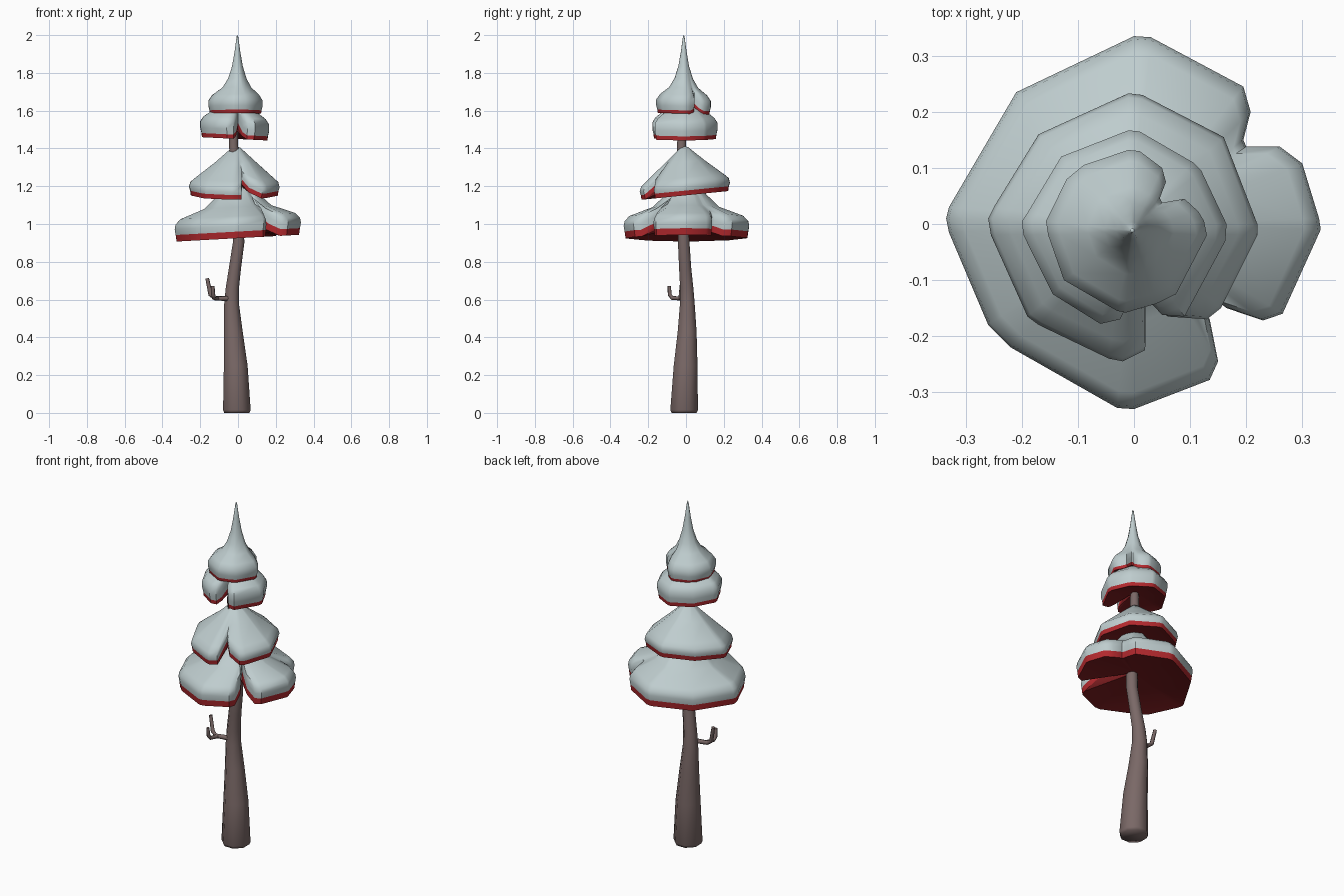
import bpy, bmesh, math
from mathutils import Vector

if "Cube" in bpy.data.objects:
    bpy.data.objects.remove(bpy.data.objects["Cube"])


def material(name, rgb):
    m = bpy.data.materials.new(name)
    m.diffuse_color = (*rgb, 1)
    m.use_nodes = True
    m.node_tree.nodes["Principled BSDF"].inputs["Base Color"].default_value = m.diffuse_color
    return m


SNOW = material("pale snow", (0.52, 0.61, 0.62))
RED = material("bright red", (0.45, 0.022, 0.027))
DARK = material("dark red", (0.2, 0.012, 0.014))
BARK = material("brown bark", (0.195, 0.14, 0.135))


def finish(bm, name, mats, angle):
    bmesh.ops.recalc_face_normals(bm, faces=bm.faces)
    me = bpy.data.meshes.new(name)
    bm.to_mesh(me)
    bm.free()
    for m in mats:
        me.materials.append(m)
    ob = bpy.data.objects.new(name, me)
    bpy.context.collection.objects.link(ob)
    bpy.ops.object.select_all(action='DESELECT')
    ob.select_set(True)
    bpy.context.view_layer.objects.active = ob
    bpy.ops.object.shade_smooth_by_angle(angle=math.radians(angle))
    return ob


def bridge(bm, a, b, mat=0):
    n = len(a)
    for i in range(n):
        f = bm.faces.new((a[i], a[(i + 1) % n], b[(i + 1) % n], b[i]))
        f.material_index = mat


def fan(bm, ring, co, mat=0):
    c = bm.verts.new(co)
    n = len(ring)
    for i in range(n):
        bm.faces.new((ring[i], ring[(i + 1) % n], c)).material_index = mat


# Foliage tier: a notched outline scaled up a profile; red below, snow above
def tier(name, outline, center, base, tilt, lift, profile, hollow, tip):
    c = Vector(center)
    pts = [Vector(p) - c for p in outline]
    mean = sum(p.length for p in pts) / len(pts)
    bm = bmesh.new()
    rings = []
    for s, dz in profile:
        k = max(0, min(1, (s - .25) / .6))          # notches fade out near the tip
        ring = []
        for p in pts:
            q = p.normalized() * (mean + (p.length - mean) * k) * s + c
            # the hem rises into each notch
            up = lift * max(0, .92 - p.length / mean) * k * s
            ring.append(bm.verts.new((q.x, q.y, base + dz + up + tilt[0] * q.x + tilt[1] * q.y)))
        rings.append(ring)
    for i in range(len(rings) - 1):
        bridge(bm, rings[i], rings[i + 1], 1 if i == 0 else 0)
    fan(bm, rings[0], (c.x, c.y, base + hollow), 2)
    fan(bm, rings[-1], (c.x, c.y, base + tip), 0)
    finish(bm, name, [SNOW, RED, DARK], 42)


tier("bottom_tier",
     [(-.335, .01), (-.33, -.015), (-.26, -.18), (-.22, -.22), (-.03, -.328), (0, -.33),
      (.135, -.278), (.15, -.245), (.135, -.17), (.09, -.09), (.165, -.15), (.23, -.172),
      (.265, -.16), (.333, -.01), (.33, .01), (.30, .108), (.26, .138), (.2, .138),
      (.195, .15), (.208, .2), (.195, .245), (.03, .333), (0, .335), (-.21, .235), (-.33, .03)],
     (0, 0), .925, (.055, 0), .2,
     [(.97, 0), (.985, .035), (1, .065), (.985, .09), (.91, .117), (.56, .165), (.36, .23), (.1, .335)],
     .07, .345)

tier("lower_middle_tier",
     [(-.26, .01), (-.255, -.02), (-.19, -.165), (-.17, -.18), (-.045, -.24), (-.02, -.245),
      (.02, -.225), (.021, -.13), (.06, -.165), (.13, -.17), (.155, -.15),
      (.22, -.02), (.22, 0), (.16, .155), (.015, .23), (-.01, .233), (-.17, .16), (-.25, .03)],
     (-.01, -.01), 1.152, (0, .1), .2,
     [(.96, 0), (.975, .025), (1, .043), (.97, .07), (.85, .095), (.46, .178), (.1, .253)],
     .07, .26)

tier("upper_middle_tier",
     [(-.2, .005), (-.197, -.02), (-.145, -.125), (-.06, -.178), (-.025, -.17), (-.01, -.14),
      (0, -.075), (.025, -.135), (.05, -.162), (.09, -.165),
      (.163, -.03), (.165, 0), (.12, .095), (.105, .11), (.01, .165), (-.01, .167),
      (-.13, .12), (-.19, .02)],
     (-.015, -.01), 1.45, (-.05, 0), .13,
     [(.95, 0), (.965, .022), (1, .05), (1, .085), (.9, .112), (.6, .155), (.1, .2)],
     .05, .205)

tier("top_spire",
     [(-.157, .005), (-.153, -.02), (-.125, -.1), (-.03, -.155), (-.015, -.158), (.04, -.142),
      (.075, -.125), (.13, -.02), (.125, .005), (.115, .022), (.09, .045), (.05, .038),
      (.046, .046), (.057, .075), (.05, .1), (.01, .13), (-.01, .132), (-.09, .105), (-.12, .08)],
     (-.003, -.012), 1.584, (0, -.03), .12,
     [(.94, 0), (.96, .017), (1, .04), (1, .07), (.86, .1), (.56, .138), (.37, .185),
      (.22, .25), (.12, .325), (.03, .41)],
     .04, .416)


# Bark tubes: cross-sections given as x, y, z, radius
def tube(name, rows, sides, flat):
    bm = bmesh.new()
    rings = []
    P = [Vector(r[:3]) for r in rows]
    for i, r in enumerate(rows):
        d = Vector((0, 0, 1)) if flat else (P[min(i + 1, len(P) - 1)] - P[max(i - 1, 0)]).normalized()
        u = Vector((1, 0, 0)) if flat else d.cross(Vector((.3, 1, .2))).normalized()
        v = d.cross(u)
        ring = []
        for k in range(sides):
            a = 2 * math.pi * (k + .5) / sides
            ring.append(bm.verts.new(P[i] + (u * math.cos(a) + v * math.sin(a)) * r[3]))
        rings.append(ring)
    for a, b in zip(rings, rings[1:]):
        bridge(bm, a, b)
    bm.faces.new(rings[0])
    bm.faces.new(rings[-1])
    finish(bm, name, [BARK], 75)


tube("trunk",
     [(-.006, -.01, 0, .072), (-.006, -.01, .015, .079), (-.012, -.002, .25, .068),
      (-.025, .006, .43, .054), (-.034, .007, .58, .042), (-.03, .004, .66, .038),
      (-.017, -.004, .76, .035), (.003, -.012, .9, .033), (0, -.02, 1.15, .03),
      (-.024, -.023, 1.42, .026), (-.02, -.02, 1.62, .02)], 8, True)

tube("side_branch",
     [(-.05, -.015, .606, .014), (-.12, -.03, .606, .012), (-.145, -.027, .625, .012),
      (-.163, -.02, .712, .01)], 6, False)
tube("side_twig",
     [(-.11, -.03, .606, .011), (-.127, -.073, .608, .011), (-.131, -.086, .625, .011),
      (-.133, -.089, .672, .009)], 6, False)
